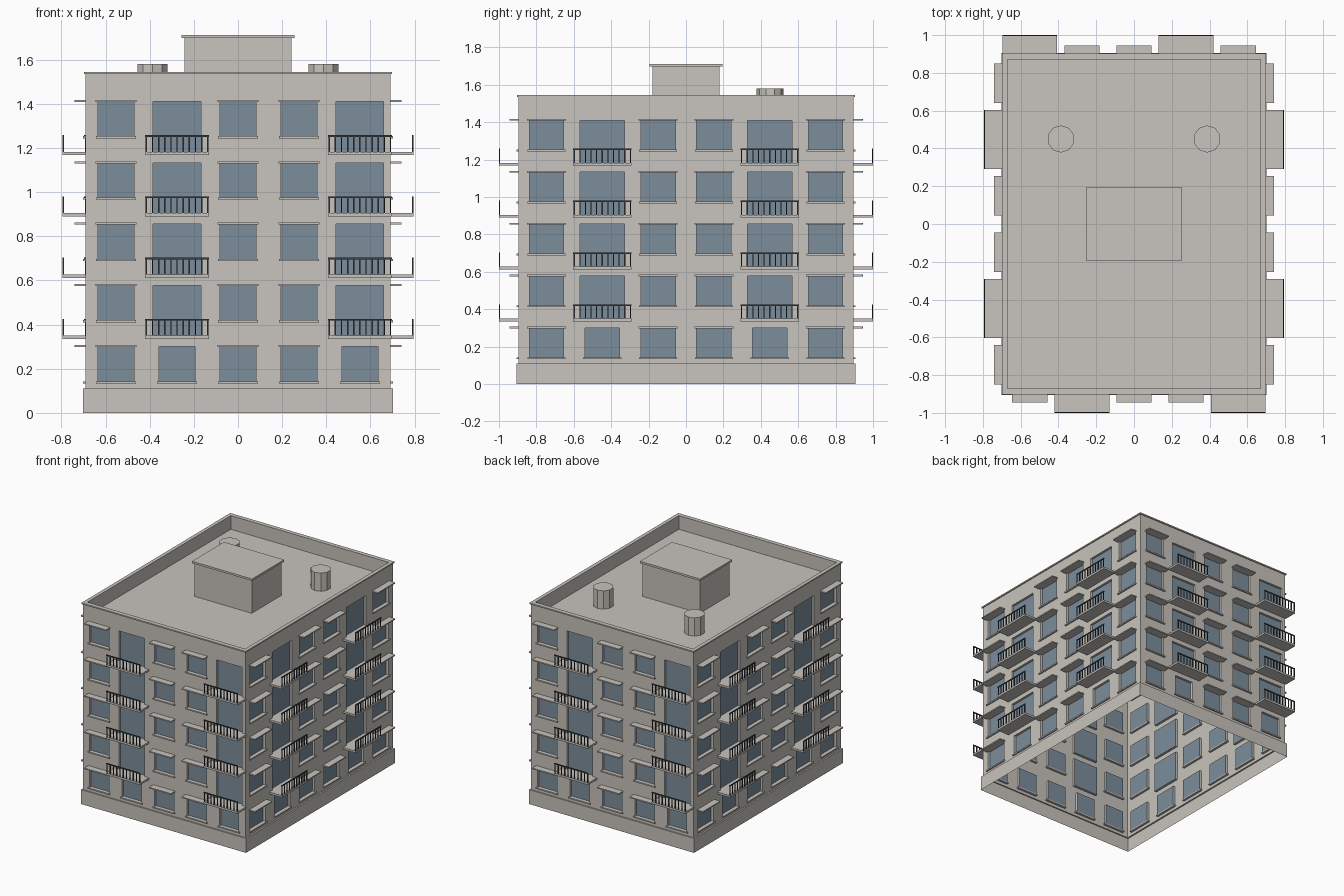
import bpy, bmesh, math
from mathutils import Matrix, Vector

cube = bpy.data.objects.get("Cube")
if cube:
    bpy.data.objects.remove(cube)


def material(name, rgb):
    m = bpy.data.materials.new(name)
    m.use_nodes = True
    color = (*rgb, 1)
    m.diffuse_color = color
    m.node_tree.nodes["Principled BSDF"].inputs["Base Color"].default_value = color
    return m


PLASTER = material("warm grey plaster", (0.58, 0.55, 0.51))
GLASS = material("blue grey glass", (0.2, 0.27, 0.33))
METAL = material("dark railing metal", (0.045, 0.05, 0.055))

# Main dimensions
HX, HY = 0.69, 0.895
PLINTH, WALL_TOP, ROOF = 0.11, 1.535, 1.44
FLOORS, STOREY = 5, 0.2775
RECESS = 0.018
BALCONY_COLUMNS = (1, 4)


def finish(bm, name, *mats):
    mesh = bpy.data.meshes.new(name)
    bm.to_mesh(mesh)
    bm.free()
    obj = bpy.data.objects.new(name, mesh)
    for m in mats:
        mesh.materials.append(m)
    bpy.context.collection.objects.link(obj)
    return obj


def box(bm, lo, hi, turn=Matrix()):
    lo, hi = Vector(lo), Vector(hi)
    size = Matrix.Diagonal((hi - lo).to_4d())
    size[3][3] = 1
    bmesh.ops.create_cube(bm, size=1, matrix=turn @ Matrix.Translation((lo + hi) / 2) @ size)


def quad(bm, points, turn=Matrix(), mat=0):
    face = bm.faces.new([bm.verts.new(turn @ Vector(p)) for p in points])
    face.material_index = mat


def rect(x0, x1, z0, z1, y):
    return [(x0, y, z0), (x1, y, z0), (x1, y, z1), (x0, y, z1)]


def loop(hx, hy, z):
    return [(-hx, -hy, z), (hx, -hy, z), (hx, hy, z), (-hx, hy, z)]


def bridge(bm, a, b, turn=Matrix()):
    for i in range(4):
        j = (i + 1) % 4
        quad(bm, (a[i], a[j], b[j], b[i]), turn)


def stacked_loops(name, loops, closed=False):
    bm = bmesh.new()
    for a, b in zip(loops, loops[1:]):
        bridge(bm, a, b)
    if closed:
        bridge(bm, loops[-1], loops[0])
    bmesh.ops.remove_doubles(bm, verts=bm.verts, dist=0.0001)
    return finish(bm, name, PLASTER)


walls, sills, canopies, slabs, rails = (bmesh.new() for _ in range(5))

# Four facades, each turned into place; local -y points outwards
for side in range(4):
    turn = Matrix.Rotation(side * math.pi / 2, 4, "Z")
    half, dist, columns = (HX, HY, 5) if side % 2 == 0 else (HY, HX, 6)
    pitch = 2 * half / columns
    first_top = 0.32
    top_cell = first_top + (FLOORS - 1) * STOREY
    quad(walls, rect(-half, half, top_cell, WALL_TOP, -dist), turn)

    for col in range(columns):
        x0 = -half + col * pitch
        x1, xc = x0 + pitch, x0 + pitch / 2
        for floor in range(FLOORS):
            rise = floor * STOREY
            balcony_column = col in BALCONY_COLUMNS
            balcony = balcony_column and floor > 0
            w = pitch / 2 - (0.03 if balcony else 0.057)
            z0 = rise + (0.072 if balcony else 0.143)
            z1 = rise + 0.3
            # Wall cell with a recessed pane
            low = PLINTH if floor == 0 else first_top + rise - STOREY
            outer = rect(x0, x1, low, first_top + rise, -dist)
            inner = rect(xc - w, xc + w, z0, z1, -dist)
            pane = rect(xc - w, xc + w, z0, z1, -dist + RECESS)
            bridge(walls, outer, inner, turn)
            bridge(walls, inner, pane, turn)
            quad(walls, pane, turn, 1)

            if balcony:
                # Balcony slab and front railing
                b = pitch / 2 + 0.007
                out = dist + 0.105
                box(slabs, (xc - b, -out, z0 - 0.015), (xc + b, -dist, z0), turn)
                box(rails, (xc - b, -out, z0 + 0.068), (xc + b, -out + 0.006, z0 + 0.076), turn)
                bars = 11
                for i in range(bars):
                    x = xc - b + 0.006 + i * (2 * b - 0.012) / (bars - 1)
                    box(rails, (x - 0.003, -out, z0), (x + 0.003, -out + 0.006, z0 + 0.07), turn)
            else:
                # Window sill
                box(sills, (xc - w - 0.01, -dist - 0.011, z0 - 0.01),
                    (xc + w + 0.01, -dist + RECESS, z0), turn)
            if not balcony_column:
                # Canopy above the window
                box(canopies, (xc - w - 0.012, -dist - 0.05, z1 - 0.002),
                    (xc + w + 0.012, -dist, z1 + 0.007), turn)

bmesh.ops.remove_doubles(walls, verts=walls.verts, dist=0.0001)
finish(walls, "walls_with_windows", PLASTER, GLASS)
finish(sills, "window_sills", PLASTER)
finish(canopies, "window_canopies", PLASTER)
finish(slabs, "balcony_slabs", PLASTER)
finish(rails, "balcony_railings", METAL)

# Open-bottomed plinth with a narrow ledge
stacked_loops("plinth", [loop(HX + 0.012, HY + 0.01, 0),
                         loop(HX + 0.012, HY + 0.01, PLINTH), loop(HX, HY, PLINTH)])

# Cornice ring, inner parapet and sunken roof
ox, oy, ix, iy = HX + 0.008, HY + 0.008, HX - 0.02, HY - 0.025
stacked_loops("cornice", [loop(ox, oy, WALL_TOP), loop(ox, oy, WALL_TOP + 0.01),
                          loop(ix, iy, WALL_TOP + 0.01), loop(ix, iy, WALL_TOP)], closed=True)
stacked_loops("parapet_inner", [loop(ix, iy, WALL_TOP), loop(ix, iy, ROOF)])
bm = bmesh.new()
quad(bm, loop(ix, iy, ROOF))
finish(bm, "roof", PLASTER)

# Stair house with overhanging cap
bm = bmesh.new()
box(bm, (-0.243, -0.18, ROOF), (0.243, 0.18, 1.697))
finish(bm, "stair_house", PLASTER)
bm = bmesh.new()
box(bm, (-0.255, -0.194, 1.697), (0.255, 0.194, 1.712))
finish(bm, "stair_house_cap", PLASTER)

# Two faceted roof vents
for name, sign in (("left_vent", 1), ("right_vent", -1)):
    bm = bmesh.new()
    bmesh.ops.create_cone(bm, cap_ends=True, segments=10, radius1=0.072, radius2=0.072,
                          depth=1.58 - ROOF,
                          matrix=Matrix.Translation((sign * 0.387, 0.45, (1.58 + ROOF) / 2)))
    finish(bm, name, PLASTER)
